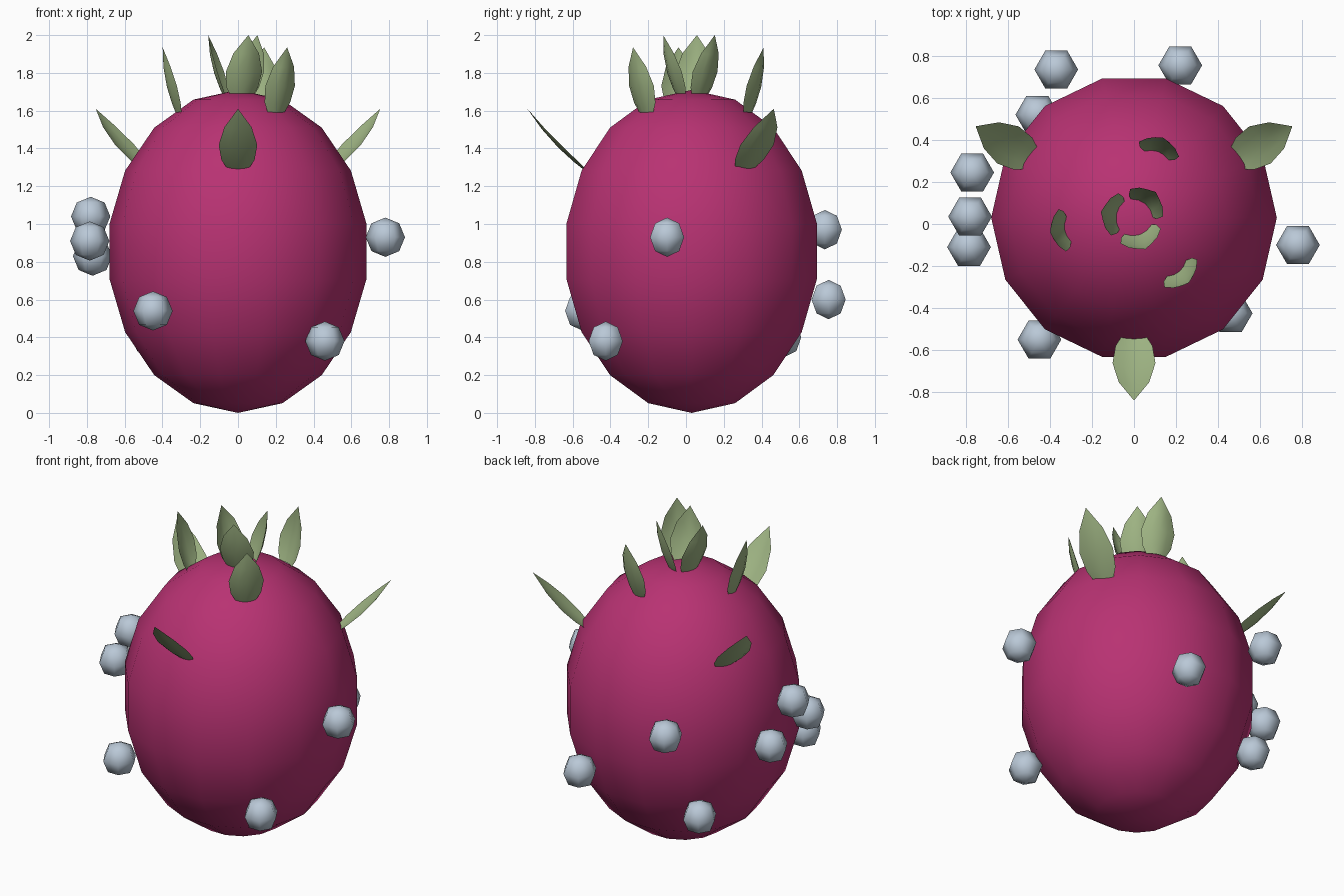
import bpy
import bmesh
from math import cos, sin, radians
from mathutils import Matrix, Vector

if "Cube" in bpy.data.objects:
    bpy.data.objects.remove(bpy.data.objects["Cube"], do_unlink=True)


def material(name, rgb):
    mat = bpy.data.materials.new(name)
    mat.use_nodes = True
    mat.diffuse_color = (*rgb, 1)
    mat.node_tree.nodes["Principled BSDF"].inputs["Base Color"].default_value = (*rgb, 1)
    return mat


PINK = material("magenta skin", (0.48, 0.032, 0.17))
GREEN = material("leaf green", (0.34, 0.45, 0.225))
GREY = material("pale grey", (0.49, 0.58, 0.68))

CENTRE_Y = 0.03  # the fruit's axis


def finish(name, bm, mat):
    mesh = bpy.data.meshes.new(name)
    bm.to_mesh(mesh)
    bm.free()
    mesh.materials.append(mat)
    mesh.shade_smooth()
    obj = bpy.data.objects.new(name, mesh)
    bpy.context.collection.objects.link(obj)
    return obj


def ball(name, centre, size, segments, rings, mat):
    """Low-poly sphere with a vertex facing +x."""
    bm = bmesh.new()
    bmesh.ops.create_uvsphere(bm, u_segments=segments, v_segments=rings, radius=1)
    turn = Matrix.Rotation(radians(90), 4, 'Z')
    bm.transform(Matrix.Translation(centre) @ Matrix.Diagonal((*size, 1)) @ turn)
    return finish(name, bm, mat)


# Half width of a leaf along its length
LEAF_OUTLINE = [(0, 0.06), (0.14, 0.088), (0.4, 0.102), (0.7, 0.072), (1, 0)]


def leaf(name, angle, base, tip, cup):
    """Cupped leaf; base and tip are (radius, height) around the fruit's axis."""
    out = Vector((cos(angle), sin(angle), 0))
    across = Vector((-sin(angle), cos(angle), 0))
    axis = Vector((0, CENTRE_Y, 0))
    start = axis + out * base[0] + Vector((0, 0, base[1]))
    end = axis + out * tip[0] + Vector((0, 0, tip[1]))
    along = end - start
    normal = across.cross(along).normalized()
    bm = bmesh.new()
    rows = []
    for t, half in LEAF_OUTLINE:
        middle = start + along * t + normal * 0.08 * t * (1 - t)
        sides = [-1, -0.5, 0, 0.5, 1] if half else [0]
        rows.append([bm.verts.new(middle + across * half * s
                                  - normal * cup * s * s * half / 0.1) for s in sides])
    for low, high in zip(rows, rows[1:]):
        for i in range(4):
            if len(high) > 1:
                bm.faces.new((low[i], low[i + 1], high[i + 1], high[i]))
            else:
                bm.faces.new((low[i], low[i + 1], high[0]))
    return finish(name, bm, GREEN)


# Fruit body
ball("fruit_body", (0, CENTRE_Y, 0.855), (0.69, 0.69, 0.855), 14, 9, PINK)

# Three whorls of three leaves: first angle, base, tip, cup depth
whorls = {
    "side_leaf": (-90, (0.575, 1.29), (0.87, 1.61), 0.02),
    "crown_leaf": (-50, (0.335, 1.59), (0.405, 1.935), 0.035),
    "top_leaf": (-70, (0.075, 1.67), (0.16, 2.0), 0.035),
}
for name, (first, base, tip, cup) in whorls.items():
    for i in range(3):
        leaf(f"{name}_{i + 1}", radians(first + 120 * i), base, tip, cup)

# Round beads scattered around the skin
beads = [
    (-0.37, 0.735, 0.97), (0.22, 0.755, 0.60), (-0.46, 0.52, 0.40),
    (-0.77, 0.245, 0.83), (-0.78, 0.035, 1.04), (-0.785, -0.11, 0.91),
    (0.78, -0.10, 0.93), (-0.45, -0.55, 0.54), (0.46, -0.425, 0.38),
]
for i, spot in enumerate(beads):
    ball(f"bead_{i + 1}", spot, (0.104, 0.104, 0.104), 6, 4, GREY)
